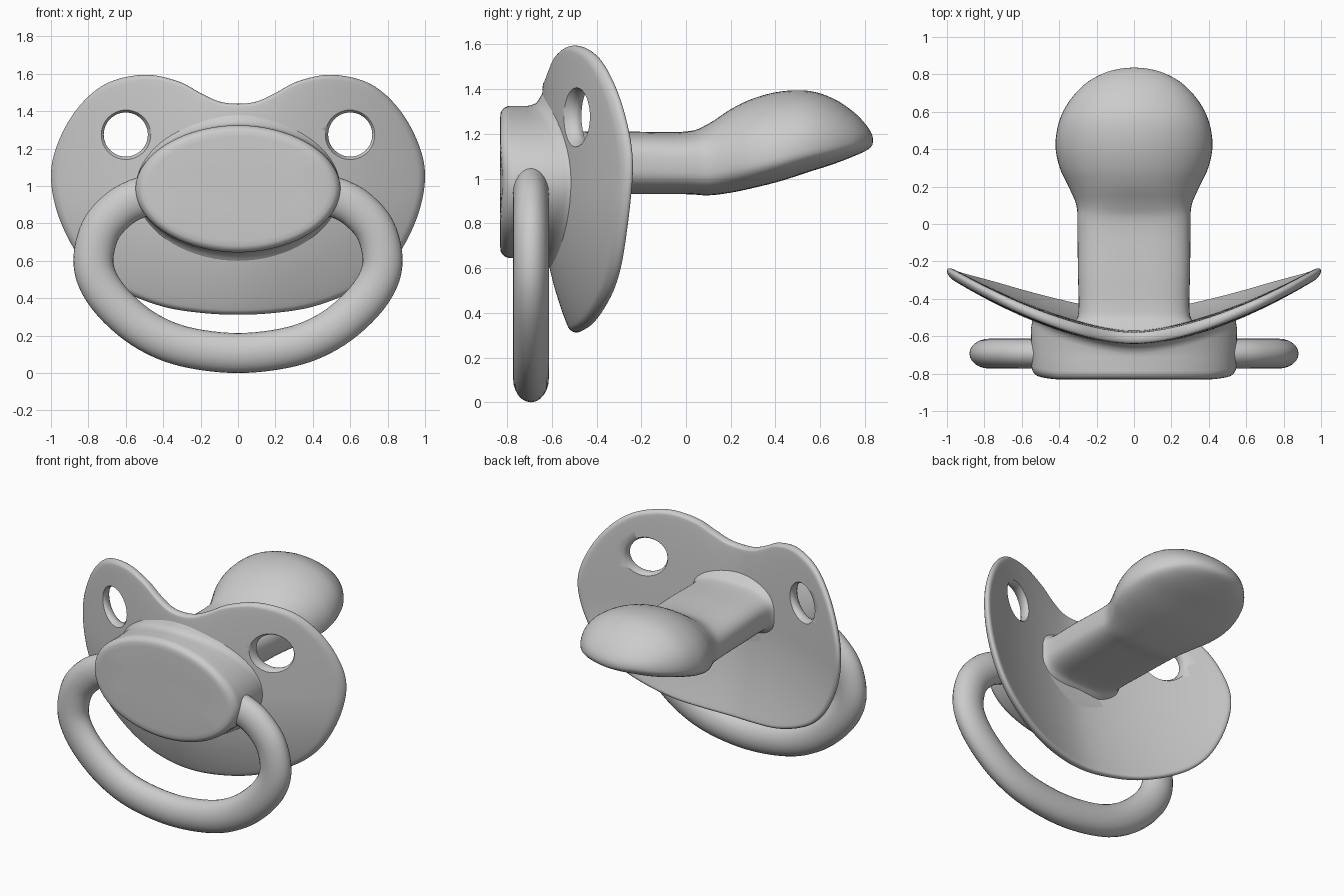
import bpy, bmesh
from math import sin, cos, pi, copysign
from mathutils import Vector

if "Cube" in bpy.data.objects:
    bpy.data.objects.remove(bpy.data.objects["Cube"])


def spline(pts, n, closed=False):
    """Catmull-Rom through tuples of any size, n steps per span."""
    pts = [Vector(p) for p in pts]
    m = len(pts)
    pick = (lambda i: pts[i % m]) if closed else (lambda i: pts[max(0, min(m - 1, i))])
    out = []
    for i in range(m if closed else m - 1):
        a, b, c, d = (pick(i + k) for k in (-1, 0, 1, 2))
        for k in range(n):
            t = k / n
            out.append(0.5 * (2 * b + (c - a) * t + (2 * a - 5 * b + 4 * c - d) * t * t
                              + (3 * b - 3 * c + d - a) * t ** 3))
    return out if closed else out + [pts[-1]]


def loft(name, rings):
    """Skin closed rings of equal count and cap both ends."""
    bm = bmesh.new()
    rows = [[bm.verts.new(p) for p in r] for r in rings]
    n = len(rows[0])
    for a, b in zip(rows, rows[1:]):
        for i in range(n):
            j = (i + 1) % n
            bm.faces.new((a[i], a[j], b[j], b[i]))
    bm.faces.new(rows[0])
    bm.faces.new(rows[-1])
    bmesh.ops.recalc_face_normals(bm, faces=bm.faces)
    me = bpy.data.meshes.new(name)
    bm.to_mesh(me)
    bm.free()
    ob = bpy.data.objects.new(name, me)
    bpy.context.collection.objects.link(ob)
    return ob


def smooth(ob, angle=0.8):
    bpy.ops.object.select_all(action='DESELECT')
    ob.select_set(True)
    bpy.context.view_layer.objects.active = ob
    bpy.ops.object.shade_smooth_by_angle(angle=angle)


def power(v, n):
    return copysign(abs(v) ** (2 / n), v)


def shield_y(x, z):
    """Mid-surface of the curved shield."""
    low = max(0, 0.98 - z) / 0.66
    return -0.617 + 0.363 * (x * x + 0.008) ** 0.8 + 0.118 * low ** 2


# Shield: outline shrunk towards the centre, front skin then back skin
half = [(0.1, 1.452), (0.2, 1.497), (0.32, 1.56), (0.5, 1.595), (0.7, 1.55), (0.85, 1.425),
        (0.955, 1.25), (1.0, 1.07), (0.97, 0.87), (0.88, 0.67), (0.76, 0.53), (0.6, 0.43),
        (0.4, 0.355), (0.2, 0.322)]
outline = spline([(0, 1.44)] + half + [(0, 0.312)] + [(-x, z) for x, z in reversed(half)], 5, True)
front = [(s, 0.042 - 0.013 * s ** 3) for s in (0.02, 0.15, 0.3, 0.45, 0.6, 0.7, 0.8, 0.88, 0.93)]
front += [(0.96 + 0.04 * sin(a * pi / 12), 0.03 * cos(a * pi / 12)) for a in range(7)]
profile = [(s, -h) for s, h in front] + [(s, h) for s, h in reversed(front[:-1])]
rings = []
for s, h in profile:
    ring = []
    for p in outline:
        x, z = p.x * s, 0.97 + (p.y - 0.97) * s
        ring.append((x, shield_y(x, z) + h, z))
    rings.append(ring)
shield = loft("shield", rings)

# Two vent holes, waisted cutters give rounded rims
waist = [(-0.07, 0.15), (-0.036, 0.132), (-0.024, 0.123), (-0.01, 0.118), (0.01, 0.118),
         (0.024, 0.123), (0.036, 0.132), (0.07, 0.15)]
for side in (-1, 1):
    rings = []
    for off, r in waist:
        circle = [(0.6 * side + r * cos(k * pi / 24), 1.275 + r * sin(k * pi / 24)) for k in range(48)]
        rings.append([(x, shield_y(x, z) + off, z) for x, z in circle])
    cutter = loft("vent_cutter", rings)
    cutter.hide_render = True
    mod = shield.modifiers.new("vent", 'BOOLEAN')
    mod.operation, mod.solver, mod.object = 'DIFFERENCE', 'EXACT', cutter
    bpy.context.view_layer.objects.active = shield
    bpy.ops.object.modifier_apply(modifier=mod.name)
    bpy.data.objects.remove(cutter)
smooth(shield)

# Button: oval block with a rounded front rim, flaring into the shield
N = 80


def oval(grow, y=None, above=0.0, wide=0.548):
    ring = []
    for i in range(N):
        a = 2 * pi * i / N
        x = (wide + grow) * power(cos(a), 1.95)
        z = 0.985 + (0.34 + grow) * power(sin(a), 1.95)
        if y is None:
            ring.append((x, shield_y(x, z) - above, z))
        else:
            ring.append((x, y + 0.5 * max(0, abs(x) - 0.4) ** 1.6, z))
    return ring


rows = [oval(-0.2, -0.831), oval(-0.06, -0.831)]
rows += [oval(-0.045 + 0.045 * sin(a * pi / 12), -0.785 - 0.046 * cos(a * pi / 12)) for a in range(1, 7)]
rows += [oval(0, -0.71), oval(0.003, above=0.085), oval(0.012, above=0.06, wide=0.535),
         oval(0.035, above=0.045, wide=0.51), oval(0.06, above=0.03, wide=0.49), oval(-0.1, above=0.0)]
smooth(loft("button", rows))

# Ring handle: oval section swept along a path that ends inside the button
arm = [(0.28, 0.14), (0.48, 0.22), (0.64, 0.345), (0.742, 0.48), (0.773, 0.61),
       (0.735, 0.765), (0.64, 0.875), (0.54, 0.932), (0.44, 0.96)]
path = spline([(-x, z) for x, z in reversed(arm)] + [(0, 0.107)] + arm, 6)
rows = []
for i, p in enumerate(path):
    t = (path[min(i + 1, len(path) - 1)] - path[max(i - 1, 0)]).normalized()
    ring = []
    for k in range(24):
        a = 2 * pi * k / 24
        u = 0.107 * cos(a)
        ring.append((p.x - t.y * u, -0.693 + 0.08 * sin(a), p.y + t.x * u))
    rows.append(ring)
smooth(loft("ring_handle", rows))

# Nipple: y, half width, bottom z, top z, widest-height share, upper and lower squareness
sections = [(-0.59, 0.37, 0.86, 1.28, 0.5, 3, 3), (-0.53, 0.325, 0.905, 1.235, 0.5, 3, 3),
            (-0.47, 0.297, 0.93, 1.212, 0.5, 3, 3), (-0.25, 0.30, 0.93, 1.21, 0.5, 3, 3),
            (0.0, 0.303, 0.93, 1.21, 0.46, 2.8, 3), (0.1, 0.308, 0.925, 1.245, 0.4, 2.5, 2.9),
            (0.2, 0.35, 0.937, 1.31, 0.34, 2.2, 2.7), (0.3, 0.397, 0.958, 1.358, 0.29, 2.1, 2.6),
            (0.42, 0.42, 0.988, 1.389, 0.27, 2.05, 2.5), (0.55, 0.40, 1.03, 1.392, 0.27, 2.05, 2.5),
            (0.66, 0.344, 1.065, 1.357, 0.28, 2, 2.5), (0.75, 0.26, 1.1, 1.297, 0.31, 2, 2.4),
            (0.805, 0.165, 1.125, 1.24, 0.4, 2, 2.2), (0.83, 0.075, 1.145, 1.2, 0.45, 2, 2),
            (0.836, 0.01, 1.168, 1.176, 0.5, 2, 2)]
rows = []
for y, w, zb, zt, share, up, down in spline(sections, 4):
    mid = zb + (zt - zb) * share
    ring = []
    for k in range(56):
        a = 2 * pi * k / 56
        n = up if sin(a) >= 0 else down
        v = power(sin(a), n)
        ring.append((w * power(cos(a), n), y, mid + v * ((zt - mid) if v > 0 else (mid - zb))))
    rows.append(ring)
smooth(loft("nipple", rows), 1.2)
